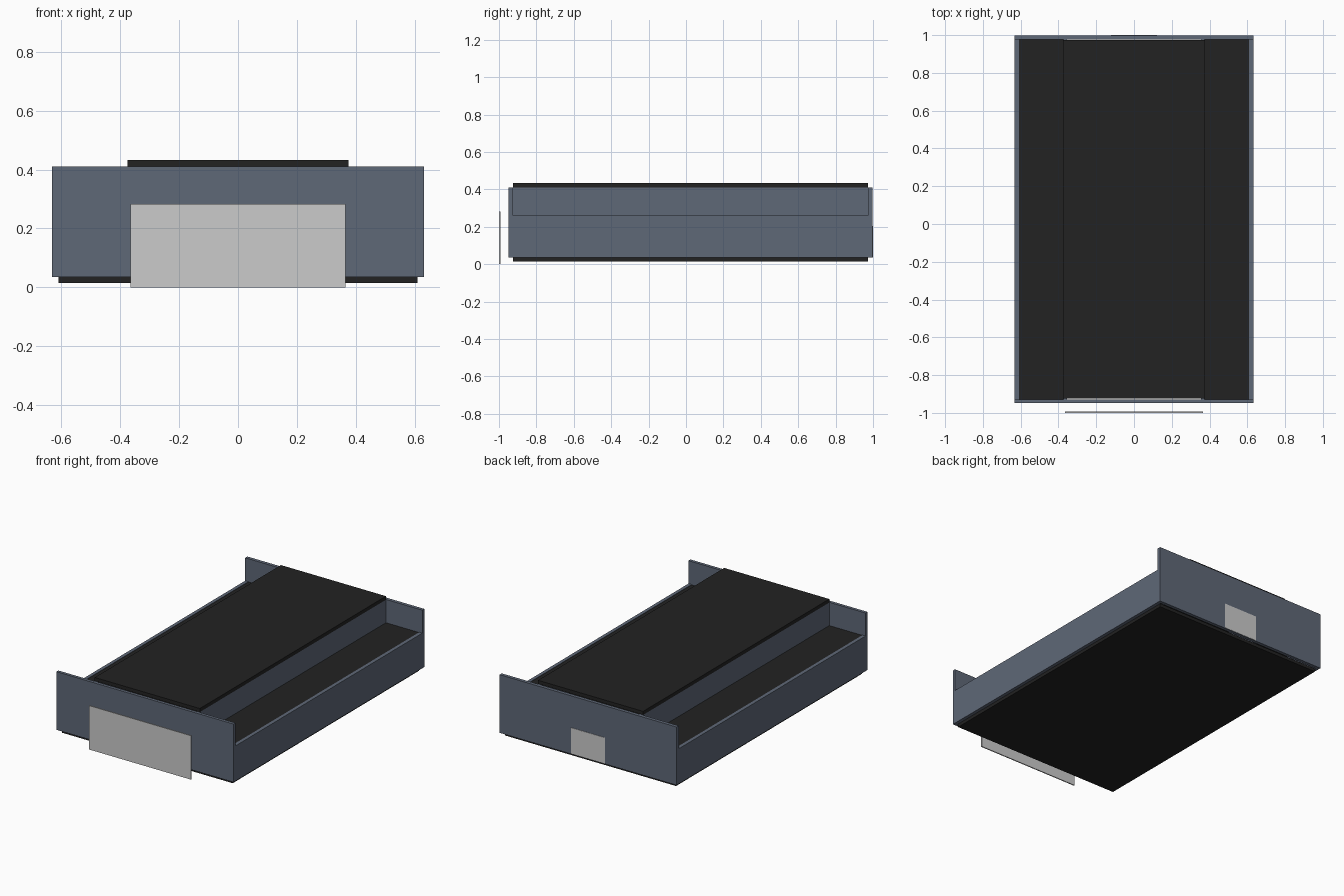
import bpy
import bmesh

if "Cube" in bpy.data.objects:
    bpy.data.objects.remove(bpy.data.objects["Cube"])


def material(name, rgb):
    m = bpy.data.materials.new(name)
    m.diffuse_color = (*rgb, 1.0)
    m.use_nodes = True
    m.node_tree.nodes["Principled BSDF"].inputs["Base Color"].default_value = m.diffuse_color
    return m


SLATE = material("slate blue", (0.114, 0.138, 0.186))
BLACK = material("matte black", (0.016, 0.016, 0.016))
GREY = material("light grey", (0.6, 0.6, 0.6))


def box(name, x, y, z, mat):
    """Box from (min, max) ranges along each axis."""
    bm = bmesh.new()
    bmesh.ops.create_cube(bm, size=1.0)
    for v in bm.verts:
        v.co = [r[0] if c < 0 else r[1] for c, r in zip(v.co, (x, y, z))]
    mesh = bpy.data.meshes.new(name)
    bm.to_mesh(mesh)
    bm.free()
    mesh.materials.append(mat)
    obj = bpy.data.objects.new(name, mesh)
    bpy.context.collection.objects.link(obj)
    return obj


W = 0.632                     # half width of the case
INNER = (-0.928, 0.976)       # space between the end panels
BASE, STEP, TOP = 0.035, 0.262, 0.41

# Tall end panels
box("front_panel", (-W, W), (-0.948, INNER[0]), (BASE, TOP), SLATE)
box("back_panel", (-W, W), (INNER[1], 0.998), (BASE, TOP), SLATE)

# Low outer walls, raised centre walls and the ledges between them
for side, s in (("left", -1), ("right", 1)):
    def span(a, b):
        return tuple(sorted((s * a, s * b)))
    box(side + "_outer_wall", span(0.61, W), INNER, (BASE, STEP), SLATE)
    box(side + "_centre_wall", span(0.355, 0.373), INNER, (STEP - 0.02, TOP), SLATE)
    box(side + "_ledge", span(0.373, 0.61), INNER, (STEP - 0.022, STEP - 0.002), BLACK)

# Lid over the raised centre and the base plate underneath
box("top_lid", (-0.375, 0.375), (-0.925, 0.973), (TOP, 0.433), BLACK)
box("base_plate", (-0.61, 0.61), (-0.925, 0.973), (0.014, BASE), BLACK)

# Thin plate standing off the front, and connector plate on the back
box("front_plate", (-0.365, 0.365), (-1.0, -0.993), (0.0, 0.283), GREY)
box("back_connector_plate", (-0.122, 0.122), (0.997, 1.0), (0.037, 0.205), GREY)
